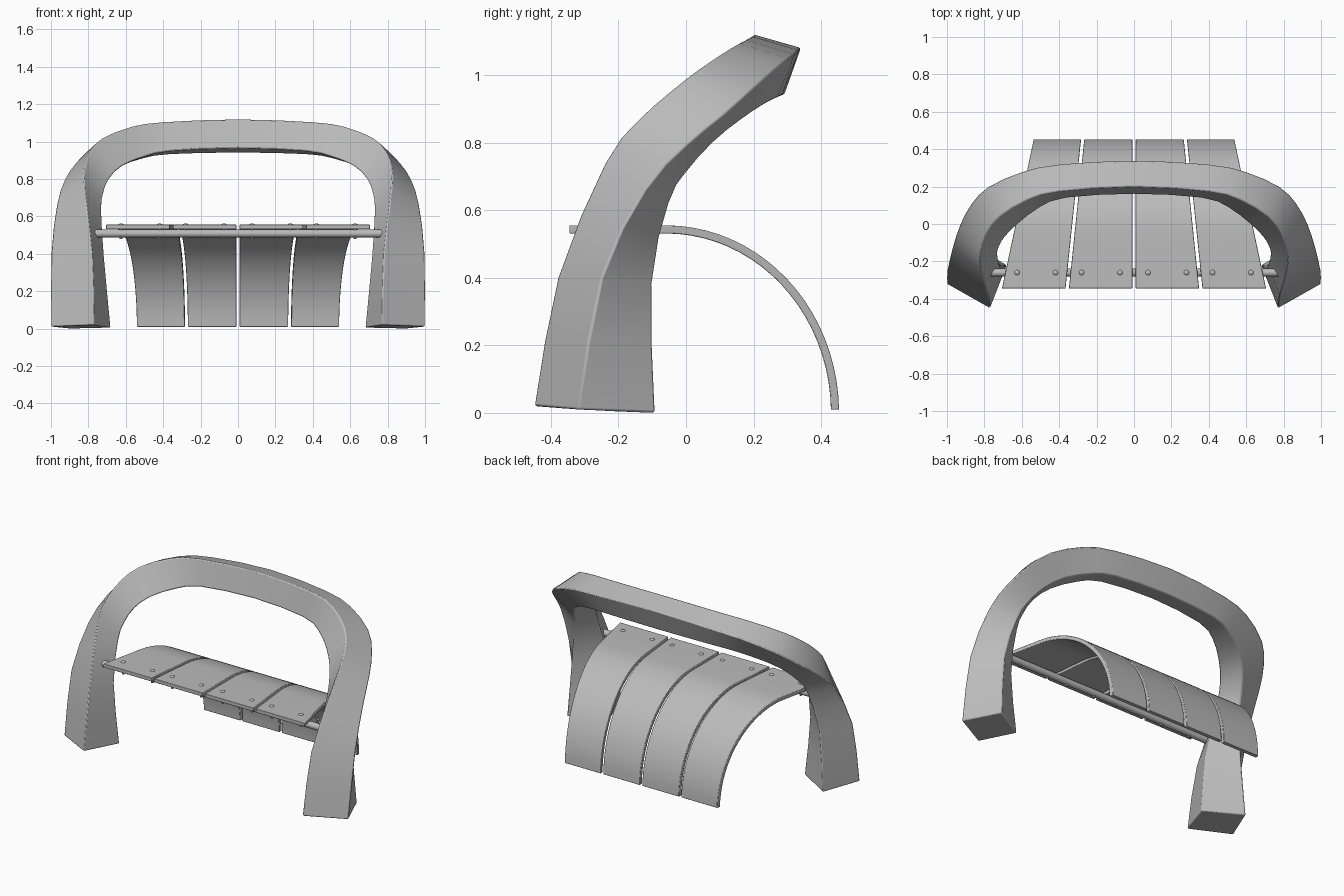
import bpy
import bmesh
import math
from mathutils import Vector

default_cube = bpy.data.objects.get("Cube")
if default_cube:
    bpy.data.objects.remove(default_cube, do_unlink=True)


def make_material(name, color):
    material = bpy.data.materials.new(name)
    material.use_nodes = True
    material.diffuse_color = color
    material.node_tree.nodes["Principled BSDF"].inputs["Base Color"].default_value = color
    return material


GREY = make_material("plain grey", (0.5, 0.5, 0.5, 1))


def finish(name, bm, bevel=0.0):
    """Turn a bmesh into a smooth shaded object with optional soft edges."""
    bmesh.ops.recalc_face_normals(bm, faces=bm.faces)
    mesh = bpy.data.meshes.new(name)
    bm.to_mesh(mesh)
    bm.free()
    mesh.materials.append(GREY)
    obj = bpy.data.objects.new(name, mesh)
    bpy.context.collection.objects.link(obj)
    if bevel:
        modifier = obj.modifiers.new("soft edges", 'BEVEL')
        modifier.width = bevel
        modifier.segments = 2
        modifier.limit_method = 'ANGLE'
        modifier.angle_limit = math.radians(40)
    bpy.ops.object.select_all(action='DESELECT')
    obj.select_set(True)
    bpy.context.view_layer.objects.active = obj
    bpy.ops.object.shade_smooth_by_angle(angle=math.radians(35))
    return obj


def loft(bm, rings):
    """Skin a list of equal-sided point rings and cap both ends."""
    loops = [[bm.verts.new(point) for point in ring] for ring in rings]
    for first, second in zip(loops, loops[1:]):
        count = len(first)
        for i in range(count):
            j = (i + 1) % count
            bm.faces.new((first[i], first[j], second[j], second[i]))
    bm.faces.new(loops[0])
    bm.faces.new(loops[-1])


def spline_through(points, steps):
    """Smooth curve passing through every point."""
    points = [Vector(p) for p in points]
    padded = [2 * points[0] - points[1]] + points + [2 * points[-1] - points[-2]]
    result = []
    for i in range(len(points) - 1):
        before, start, end, after = padded[i:i + 4]
        for step in range(steps):
            t = step / steps
            m0, m1 = (end - before) / 2, (after - start) / 2
            result.append(start * (2 * t**3 - 3 * t**2 + 1) + m0 * (t**3 - 2 * t**2 + t)
                          + end * (3 * t**2 - 2 * t**3) + m1 * (t**3 - t**2))
    return result + [points[-1]]


def mirrored_rail(half):
    """Extend a foot-to-crown rail down to the opposite foot."""
    whole = half + [(-x, y, z) for x, y, z in reversed(half[:-1])]
    return spline_through(whole, 2)


# Arched frame: four corner rails that twist from the feet to the crown
front_rail = [(.77, -.45, .02), (.78, -.38, .4), (.82, -.24, .74), (.82, -.15, .86),
              (.79, -.05, .95), (.72, .04, 1.02), (.57, .13, 1.08), (.4, .175, 1.105),
              (0, .2, 1.12)]
outer_rail = [(1, -.32, .01), (1, -.25, .4), (.97, -.12, .66), (.93, 0, .79),
              (.87, .11, .88), (.78, .2, .96), (.6, .28, 1.03), (.4, .32, 1.06),
              (0, .34, 1.08)]
back_rail = [(.9, -.09, 0), (.87, -.1, .38), (.82, -.05, .62), (.79, 0, .71),
             (.73, .08, .8), (.64, .16, .865), (.5, .23, .912), (.36, .27, .932),
             (0, .29, .94)]
inner_rail = [(.68, -.22, .005), (.715, -.225, .38), (.73, -.16, .63), (.72, -.12, .72),
              (.69, -.07, .8), (.62, 0, .87), (.5, .09, .92), (.36, .14, .95),
              (0, .16, .965)]
rails = [mirrored_rail(r) for r in (front_rail, outer_rail, back_rail, inner_rail)]
frame = bmesh.new()
loft(frame, list(zip(*rails)))
finish("arched_frame", frame, 0.007)


# Seat slats: flat at the front, then a quarter ellipse down to the ground
FRONT, BEND, BACK = -0.345, -0.06, 0.453
TOP, THICK = 0.555, 0.024


def slat_profile(steps=20):
    """Pairs of (outer, inner) points in side view."""
    pairs = [((FRONT, TOP), (FRONT, TOP - THICK))]
    for i in range(steps + 1):
        angle = math.radians(89) * i / steps
        s, c = math.sin(angle), math.cos(angle)
        reach = BACK - BEND
        pairs.append(((BEND + reach * s, TOP * c),
                      (BEND + (reach - THICK) * s, max((TOP - THICK) * c, 0.009))))
    return pairs


def taper(y, front_x, back_x):
    return front_x + (back_x - front_x) * (y - FRONT) / (BACK - FRONT)


def add_slat(name, left_edge, right_edge):
    bm = bmesh.new()
    rings = []
    for outer, inner in slat_profile():
        corners = ((left_edge, outer), (right_edge, outer),
                   (right_edge, inner), (left_edge, inner))
        rings.append([(taper(y, *edge), y, z) for edge, (y, z) in corners])
    loft(bm, rings)
    finish(name, bm, 0.003)


edges = {"inner": ((.009, .009), (.348, .266)), "outer": ((.366, .283), (.706, .536))}
for place, (near, far) in edges.items():
    for side, sign in (("left", 1), ("right", -1)):
        add_slat(f"{place}_{side}_slat", *[[sign * x for x in edge] for edge in (near, far)])


# Support bar spanning the two legs
def add_cylinder(name, radius, length, center, along_x=False, sides=16):
    bm = bmesh.new()
    bmesh.ops.create_cone(bm, cap_ends=True, segments=sides, radius1=radius,
                          radius2=radius, depth=length)
    obj = finish(name, bm)
    obj.location = center
    if along_x:
        obj.rotation_euler.y = math.pi / 2
    return obj


BAR_Y, BAR_Z = -0.26, 0.508
add_cylinder("support_bar", 0.021, 1.55, (0, BAR_Y, BAR_Z), along_x=True)

# Bolts through the slats and bar, with domed heads on top
for number, x in enumerate((.075, .28, .42, .625)):
    for side, sign in (("left", 1), ("right", -1)):
        add_cylinder(f"bolt_{side}_{number}", 0.008, 0.078,
                     (sign * x, BAR_Y, TOP - 0.037), sides=10)
        dome = bmesh.new()
        bmesh.ops.create_uvsphere(dome, u_segments=12, v_segments=8, radius=0.014)
        bmesh.ops.scale(dome, vec=(1, 1, 0.5), verts=dome.verts)
        head = finish(f"bolt_head_{side}_{number}", dome)
        head.location = (sign * x, BAR_Y, TOP)
